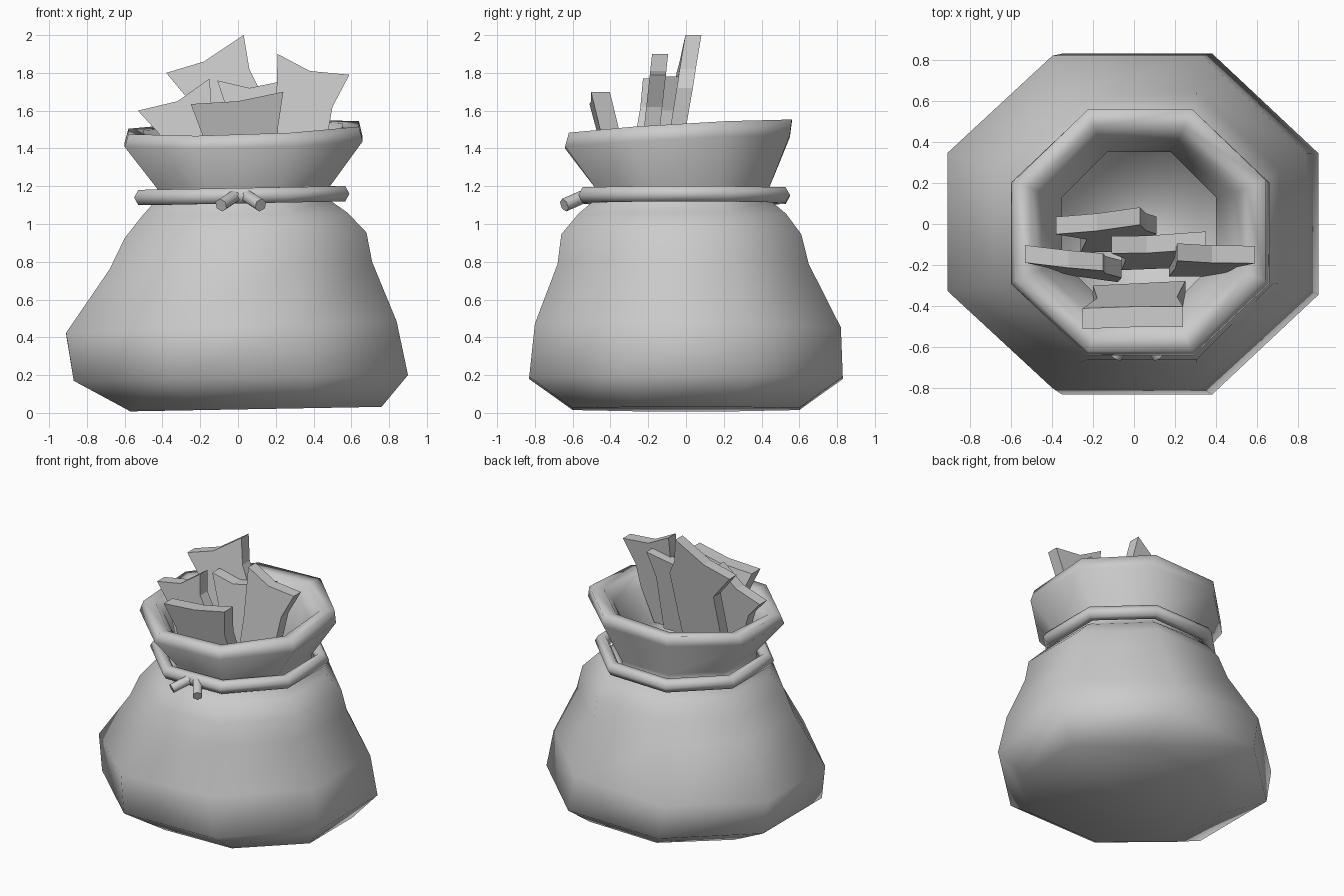
import bpy, bmesh, math
from mathutils import Vector

if "Cube" in bpy.data.objects:
    bpy.data.objects.remove(bpy.data.objects["Cube"])

def material(name, v):
    m = bpy.data.materials.new(name)
    m.diffuse_color = (v, v, v, 1)
    m.use_nodes = True
    m.node_tree.nodes["Principled BSDF"].inputs["Base Color"].default_value = m.diffuse_color
    return m

GREY = material("plain grey", 0.6)

def finish(name, bm, smooth=False):
    bmesh.ops.recalc_face_normals(bm, faces=bm.faces)
    for f in bm.faces:
        f.smooth = smooth
    me = bpy.data.meshes.new(name)
    bm.to_mesh(me)
    bm.free()
    me.materials.append(GREY)
    ob = bpy.data.objects.new(name, me)
    bpy.context.collection.objects.link(ob)
    return ob

# Unit octagon with flat sides facing the axes
T = math.tan(math.pi / 8)
OCT = [(1, -T), (1, T), (T, 1), (-T, 1), (-1, T), (-1, -T), (-T, -1), (T, -1)]

def ring(bm, x0, x1, y0, y1, z, tx=0, ty=0):
    """Octagon filling the given bounds, tilted by tx and ty."""
    return [bm.verts.new(((x0 + x1) / 2 + u * (x1 - x0) / 2,
                          (y0 + y1) / 2 + v * (y1 - y0) / 2,
                          z + tx * u + ty * v)) for u, v in OCT]

def loft(bm, rings, closed=False):
    pairs = list(zip(rings, rings[1:])) + ([(rings[-1], rings[0])] if closed else [])
    for a, b in pairs:
        n = len(a)
        for i in range(n):
            j = (i + 1) % n
            bm.faces.new((a[i], a[j], b[j], b[i]))

# Sack: outside from base to rim, then down the inside to the filling
profile = [
    (-0.57, 0.76, -0.60, 0.60, 0.02, 0.012, 0.0),
    (-0.87, 0.90, -0.83, 0.83, 0.185, 0.015, 0.0),
    (-0.91, 0.84, -0.80, 0.82, 0.45, 0.03, -0.01),
    (-0.68, 0.71, -0.68, 0.65, 0.78, 0.02, 0.0),
    (-0.60, 0.68, -0.66, 0.61, 0.94, 0.015, 0.0),
    (-0.51, 0.58, -0.57, 0.53, 1.05, 0.01, 0.0),
    (-0.43, 0.48, -0.48, 0.44, 1.13, 0.0, 0.0),
    (-0.43, 0.48, -0.48, 0.44, 1.19, 0.0, 0.0),
    (-0.60, 0.66, -0.64, 0.55, 1.435, 0.015, 0.03),
    (-0.58, 0.64, -0.62, 0.56, 1.51, 0.02, 0.035),
    (-0.50, 0.55, -0.54, 0.47, 1.50, 0.02, 0.035),
    (-0.45, 0.49, -0.48, 0.41, 1.42, 0.015, 0.025),
    (-0.35, 0.40, -0.40, 0.35, 1.19, 0.0, 0.0),
    (-0.35, 0.40, -0.40, 0.35, 1.10, 0.0, 0.0),
]
bm = bmesh.new()
rings = [ring(bm, *p) for p in profile]
loft(bm, rings)
bm.faces.new(rings[0])
bm.faces.new(rings[-1])
finish("sack", bm, True)

# Rope: small hexagon section swept round the neck
bm = bmesh.new()
rope = []
for k in range(6):
    a = math.tau * k / 6
    d, h = 0.045 * math.cos(a), 0.047 * math.sin(a)
    rope.append(ring(bm, -0.505 - d, 0.545 + d, -0.525 - d, 0.505 + d, 1.15 + h, 0.01, 0.0))
loft(bm, rope, True)
finish("neck_rope", bm, True)

# Two loose rope ends at the front
for side, name in ((-1, "rope_end_left"), (1, "rope_end_right")):
    a = Vector((0.015 + side * 0.02, -0.52, 1.155))
    b = Vector((0.015 + side * 0.105, -0.645, 1.10))
    bpy.ops.mesh.primitive_cylinder_add(vertices=6, radius=0.036, depth=(b - a).length,
                                        location=(a + b) / 2)
    ob = bpy.context.object
    ob.name = name
    ob.rotation_euler = (b - a).to_track_quat('Z', 'Y').to_euler()
    ob.data.materials.append(GREY)
    bpy.ops.object.shade_smooth_by_angle(angle=math.radians(65))

def shard(name, outline, y, lean, turn=0.0, thick=0.085):
    """Plate drawn in the front view; y is its middle at z 1.6, x 0."""
    bm = bmesh.new()
    layers = [[bm.verts.new((x, y + lean * (z - 1.6) + turn * x + s * thick / 2, z))
               for x, z in outline] for s in (-1, 1)]
    loft(bm, layers)
    for layer in layers:
        bm.faces.new(layer)
    finish(name, bm)

# Jagged pieces sticking out of the sack
shard("shard_back", [(-0.38, 1.80), (-0.18, 1.86), (0.03, 2.0), (0.06, 1.82), (0.11, 1.72),
                     (0.06, 1.25), (-0.26, 1.25), (-0.23, 1.62)], -0.03, 0.17, 0.03)
shard("shard_right", [(0.21, 1.90), (0.38, 1.81), (0.59, 1.79), (0.50, 1.62), (0.47, 1.45),
                      (0.38, 1.2), (0.17, 1.2), (0.20, 1.55)], -0.17, 0.11)
shard("shard_left", [(-0.53, 1.60), (-0.32, 1.65), (-0.15, 1.77), (-0.14, 1.62), (-0.06, 1.5),
                     (-0.08, 1.2), (-0.32, 1.2), (-0.42, 1.48)], -0.22, 0.08, -0.14)
shard("shard_middle", [(-0.11, 1.76), (0.06, 1.72), (0.35, 1.78), (0.29, 1.6), (0.27, 1.2),
                       (-0.06, 1.2), (-0.04, 1.55)], -0.12, 0.15, 0.04)
shard("shard_front", [(-0.25, 1.635), (0.0, 1.65), (0.24, 1.70), (0.21, 1.5), (0.25, 1.2),
                      (-0.20, 1.2), (-0.18, 1.45)], -0.44, -0.25, 0.05, 0.10)
